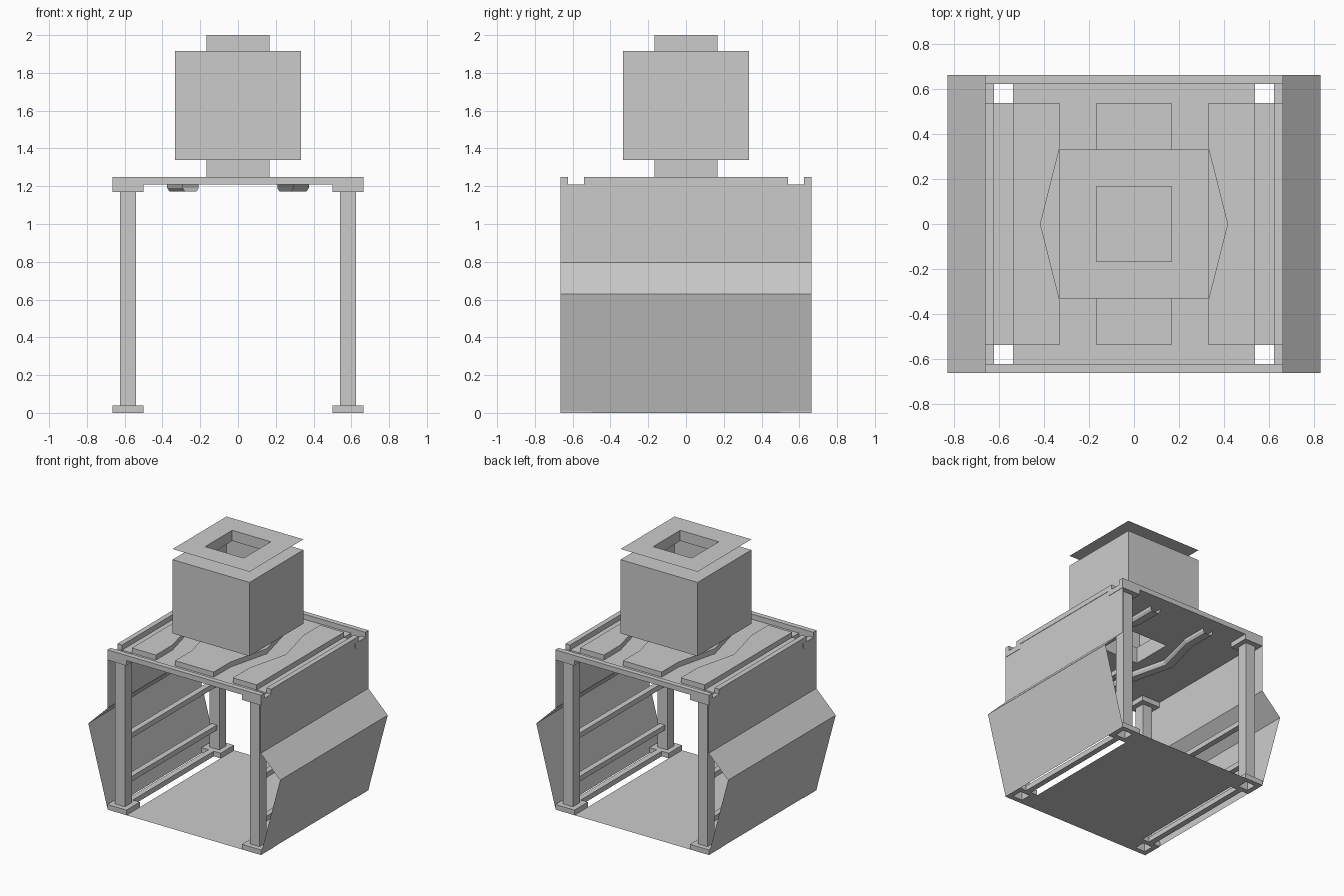
import bpy, bmesh

if "Cube" in bpy.data.objects:
    bpy.data.objects.remove(bpy.data.objects["Cube"])

GREY = bpy.data.materials.new("light_grey")
GREY.diffuse_color = (0.6, 0.6, 0.6, 1)
GREY.use_nodes = True
GREY.node_tree.nodes["Principled BSDF"].inputs["Base Color"].default_value = GREY.diffuse_color

R, I, H0, H1 = 0.665, 0.5, 0.54, 0.625   # outer edge, corner block inner edge, tube edges
DECK0, DECK1 = 1.21, 1.25


def make(name, verts, faces, recalc=False):
    me = bpy.data.meshes.new(name)
    me.from_pydata(verts, [], faces)
    if recalc:
        bm = bmesh.new()
        bm.from_mesh(me)
        bmesh.ops.recalc_face_normals(bm, faces=bm.faces)
        bm.to_mesh(me)
        bm.free()
    me.materials.append(GREY)
    ob = bpy.data.objects.new(name, me)
    bpy.context.collection.objects.link(ob)
    return ob


def prism(name, outline, z0, z1, caps=True):
    n = len(outline)
    v = [(x, y, z) for z in (z0, z1) for x, y in outline]
    f = [(i, (i + 1) % n, n + (i + 1) % n, n + i) for i in range(n)]
    if caps:
        f += [tuple(range(n))[::-1], tuple(range(n, 2 * n))]
    return make(name, v, f, True)


def rect(x0, x1, y0, y1):
    return [(x0, y0), (x1, y0), (x1, y1), (x0, y1)]


def box(name, x0, x1, y0, y1, z0, z1, caps=True):
    return prism(name, rect(min(x0, x1), max(x0, x1), min(y0, y1), max(y0, y1)), z0, z1, caps)


def blocks(name, xs, ys, z0, z1, keep):
    """Solid slab made of grid cells; cells failing keep(i, j) are left open."""
    nx, ny = len(xs), len(ys)
    layer = nx * ny
    v = [(x, y, z) for z in (z0, z1) for y in ys for x in xs]
    idx = lambda i, j, k: k * layer + j * nx + i
    ok = lambda i, j: 0 <= i < nx - 1 and 0 <= j < ny - 1 and keep(i, j)
    f = []
    for j in range(ny - 1):
        for i in range(nx - 1):
            if not ok(i, j):
                continue
            c = [(i, j), (i + 1, j), (i + 1, j + 1), (i, j + 1)]
            f.append([idx(a, b, 1) for a, b in c])
            if z1 == z0:
                continue
            f.append([idx(a, b, 0) for a, b in c][::-1])
            for s, (di, dj) in enumerate([(0, -1), (1, 0), (0, 1), (-1, 0)]):
                if not ok(i + di, j + dj):
                    a, b = c[s], c[(s + 1) % 4]
                    f.append([idx(*a, 0), idx(*b, 0), idx(*b, 1), idx(*a, 1)])
    return make(name, v, f)


ring = lambda i, j: (i, j) != (1, 1)

# Corner posts: ring feet, hollow tubes, notched caps
for sx in (-1, 1):
    for sy in (-1, 1):
        xs = sorted(sx * c for c in (I, H0, H1, R))
        ys = sorted(sy * c for c in (I, H0, H1, R))
        outer = 2 if sy > 0 else 0
        blocks("foot", xs, ys, 0, 0.04, ring)
        box("post", sx * H0, sx * H1, sy * H0, sy * H1, 0.04, 1.17, False)
        blocks("post_cap", xs, ys, 1.17, DECK0, ring)
        blocks("post_cap_top", xs, ys, DECK0, DECK1,
               lambda i, j: j != 1 and (i != 1 or j == outer))

# Roof base sheet, open at the corners and under the chimney
N = 0.167
g = [-R, -I, -N, N, I, R]
blocks("roof_base", g, g, DECK0, DECK0,
       lambda i, j: not (i in (0, 4) and j in (0, 4)) and (i, j) != (2, 2))

for s in (-1, 1):
    # Rims around the roof
    box("roof_rim_end", -I, I, s * H1, s * R, DECK0, DECK1)
    box("roof_rim_side", s * H1, s * R, -I, I, DECK0, DECK1)
    # Raised roof panels with a bent groove between them
    prism("roof_outer_panel", [(s * x, y) for x, y in
          [(H0, -H0), (H0, H0), (0.333, H0), (0.333, 0.333), (0.417, 0),
           (0.333, -0.333), (0.333, -H0)]], DECK0, DECK1)
    prism("roof_centre_panel", [(s * x, y) for x, y in
          [(0, H0), (N, H0), (N, 0.333), (0.25, 0), (N, -0.333), (N, -H0),
           (0, -H0), (0, -N), (N, -N), (N, N), (0, N)]], DECK0, DECK1)

    # Bent channel under each groove
    prof = [(-0.042, DECK0), (-0.042, 1.19), (-0.03, 1.172),
            (0.03, 1.172), (0.042, 1.19), (0.042, DECK0)]
    path = [(0.25, -H0), (0.25, -0.333), (0.333, 0), (0.25, 0.333), (0.25, H0)]
    m = len(prof)
    v = [(s * (px + o), py, z) for px, py in path for o, z in prof]
    f = [(k * m + i, k * m + i + 1, (k + 1) * m + i + 1, (k + 1) * m + i)
         for k in range(len(path) - 1) for i in range(m - 1)]
    make("roof_channel", v, [q if s < 0 else q[::-1] for q in f])

    # Thin bulging side panel
    side = [(0.662, 0), (0.83, 0.63), (0.662, 0.795), (0.662, DECK0)]
    v = [(s * x, y, z) for x, z in side for y in (-R, R)]
    f = [(2 * i, 2 * i + 1, 2 * i + 3, 2 * i + 2) for i in range(3)]
    make("side_panel", v, [q if s > 0 else q[::-1] for q in f])

    # Rails between the posts
    for z, a, b in ((0, -I, I), (0.19, -H0, H0), (0.53, -H0, H0)):
        box("side_rail", s * 0.56, s * 0.605, a, b, z, z + 0.04)

# Floor sheet
blocks("floor", [-I, I], [-R, R], 0, 0, lambda i, j: True)

# Chimney: neck, housing, neck and thin top plate, open through the middle
B = 0.333
h = [-B, -N, N, B]
box("chimney_lower_neck", -N, N, -N, N, DECK1, 1.34, False)
box("chimney_housing", -B, B, -B, B, 1.34, 1.917, False)
blocks("chimney_housing_bottom", h, h, 1.34, 1.34, ring)
blocks("chimney_housing_top", h, h, 1.917, 1.917, ring)
box("chimney_upper_neck", -N, N, -N, N, 1.917, 2.0, False)
blocks("chimney_top_plate", h, h, 2.0, 2.0, ring)
